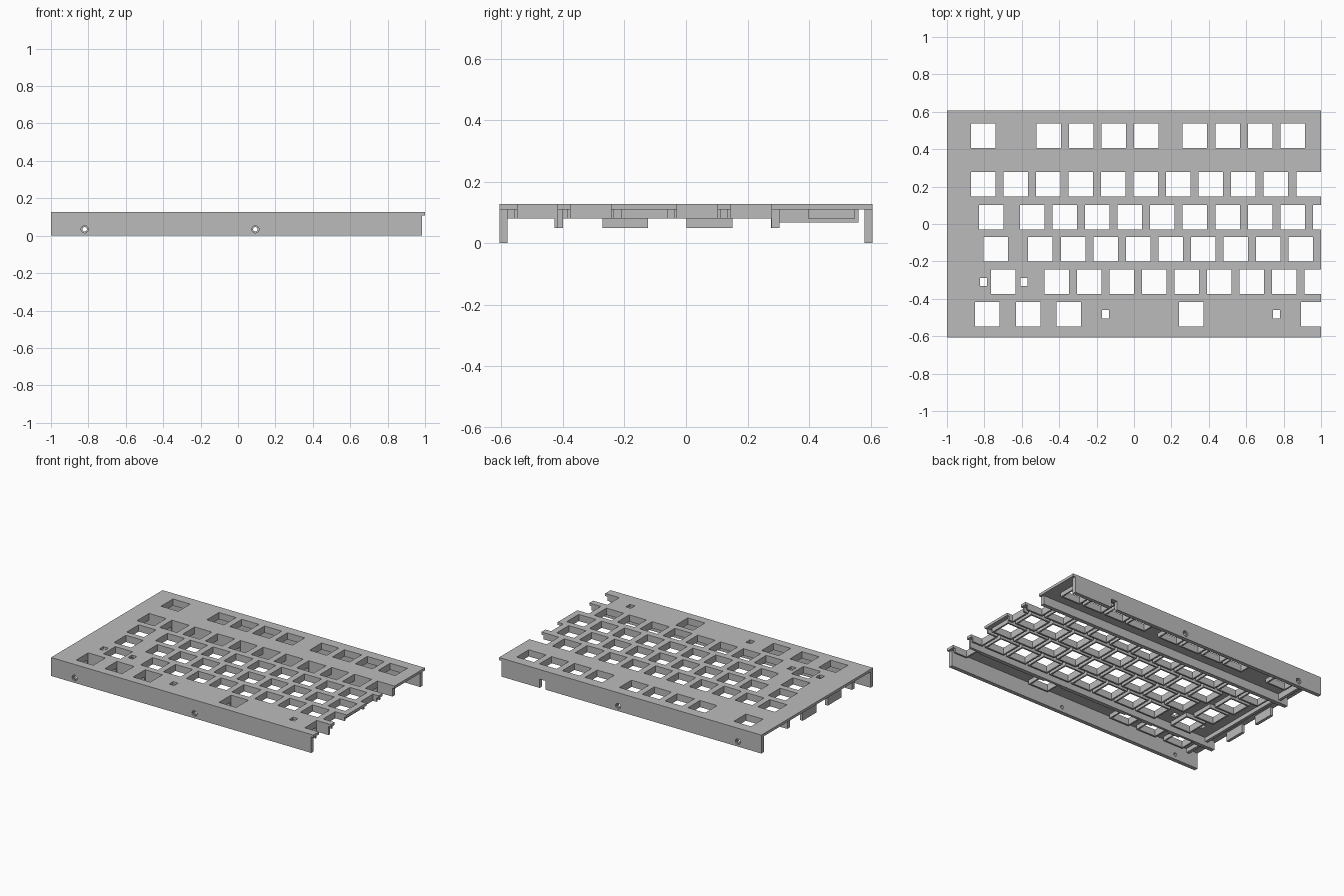
import bpy, bmesh
from mathutils import Matrix, Vector

cube = bpy.data.objects.get("Cube")
if cube:
    bpy.data.objects.remove(cube, do_unlink=True)

grey = bpy.data.materials.new("plain grey")
grey.use_nodes = True
grey.diffuse_color = (0.5, 0.5, 0.5, 1)
grey.node_tree.nodes["Principled BSDF"].inputs["Base Color"].default_value = (0.5, 0.5, 0.5, 1)

TOP, UNDER, COLLAR, RIB = 0.127, 0.109, 0.081, 0.05   # heights of the layers
DEPTH, WALL, END = 0.607, 0.027, 0.983                # half depth, wall thickness, inner end
KEY, PITCH = 0.131, 0.174


def add_box(bm, x0, x1, y0, y1, z0, z1):
    size = Vector((x1 - x0, y1 - y0, z1 - z0))
    mid = Vector((x0 + x1, y0 + y1, z0 + z1)) / 2
    bmesh.ops.create_cube(bm, size=1, matrix=Matrix.Translation(mid) @ Matrix.Diagonal(size).to_4x4())


def finish(bm, name):
    bmesh.ops.recalc_face_normals(bm, faces=bm.faces)
    mesh = bpy.data.meshes.new(name)
    bm.to_mesh(mesh)
    bm.free()
    mesh.materials.append(grey)
    obj = bpy.data.objects.new(name, mesh)
    bpy.context.collection.objects.link(obj)
    return obj


def boxes(name, items):
    bm = bmesh.new()
    for item in items:
        add_box(bm, *item)
    return finish(bm, name)


def cut(obj, *cutters):
    for cutter in cutters:
        mod = obj.modifiers.new("cut", 'BOOLEAN')
        mod.operation = 'DIFFERENCE'
        mod.solver = 'EXACT'
        mod.object = cutter
    bpy.context.view_layer.update()
    graph = bpy.context.evaluated_depsgraph_get()
    mesh = bpy.data.meshes.new_from_object(obj.evaluated_get(graph))
    obj.modifiers.clear()
    obj.data = mesh


def run(start, count):
    return [start + PITCH * i for i in range(count)]


# Key positions, row by row from back to front
rows = [
    (0.473, [-0.807] + run(-0.457, 4) + run(0.326, 4)),
    (0.212, run(-0.807, 11)),
    (0.037, [-0.763] + run(-0.544, 10)),
    (-0.135, [-0.74] + run(-0.5, 9)),
    (-0.31, [-0.698] + run(-0.414, 9)),
    (-0.483, [-0.784, -0.565, -0.349, 0.305, 0.958]),
]
keys = [(x, y) for y, xs in rows for x in xs]
pins = [(-0.805, -0.31), (-0.588, -0.31), (-0.152, -0.483), (0.762, -0.483)]

# Hole cutters, with the last keys left open at the cut edge
h = KEY / 2
holes = []
for x, y in keys:
    right = x + h if x + h < 0.99 else 1.1
    holes.append((x - h, right, y - h, y + h, -0.05, 0.2))
holes += [(x - 0.019, x + 0.019, y - 0.022, y + 0.022, -0.05, 0.2) for x, y in pins]
key_cutter = boxes("key_cutter", holes)

# Wall cutters: cable notch, trimmed end, screw holes and their countersinks
notch = boxes("notch_cutter", [(0.645, 0.69, 0.5, 0.7, -0.1, 0.06)])
trim = boxes("trim_cutter", [(END, 1.1, -0.7, 0.7, -0.1, UNDER)])
turn = Matrix.Rotation(1.5707963, 4, 'X')
bores, sinks = bmesh.new(), bmesh.new()
for x in (-0.82, 0.093):
    for side in (-1, 1):
        for bm, r1, r2, length, y in ((bores, 0.012, 0.012, 0.1, 0.594),
                                      (sinks, 0.019, 0.019, 0.02, DEPTH)):
            bmesh.ops.create_cone(bm, cap_ends=True, segments=20, radius1=r1, radius2=r2, depth=length,
                                  matrix=Matrix.Translation((x, side * y, 0.034)) @ turn)
bore_cutter = finish(bores, "bore_cutter")
sink_cutter = finish(sinks, "sink_cutter")

# Housing: a channel profile drawn along x
inner = DEPTH - WALL
profile = [(-DEPTH, 0), (-inner, 0), (-inner, UNDER), (inner, UNDER),
           (inner, 0), (DEPTH, 0), (DEPTH, TOP), (-DEPTH, TOP)]
bm = bmesh.new()
face = bm.faces.new([bm.verts.new((-1, y, z)) for y, z in profile])
ext = bmesh.ops.extrude_face_region(bm, geom=[face])
bmesh.ops.translate(bm, vec=(2, 0, 0), verts=[v for v in ext["geom"] if isinstance(v, bmesh.types.BMVert)])
housing = finish(bm, "housing")
cut(housing, key_cutter, notch, trim, bore_cutter, sink_cutter)

# Collars below every key hole
c = h + 0.011
collars = boxes("key_collars", [(x - c, min(x + c, END), y - c, y + c, COLLAR, UNDER) for x, y in keys])
cut(collars, key_cutter)

# Long stiffening ribs and the low rib near the left-hand end
ribs = boxes("long_ribs", [(-0.985, END, -0.428, -0.4, RIB, UNDER),
                           (-0.985, END, 0.276, 0.304, RIB, UNDER)])
cut(ribs, key_cutter)
boxes("end_rib", [(-0.93, -0.91, -inner, -0.428, COLLAR, UNDER),
                  (-0.93, -0.91, -0.4, 0.276, COLLAR, UNDER),
                  (-0.93, -0.91, 0.304, 0.56, 0.067, UNDER)])

# Joining tabs hanging at the end
boxes("end_tabs", [(-0.995, -0.975, y, y + 0.149, RIB, UNDER) for y in (-0.272, 0.002)])

for cutter in (key_cutter, notch, trim, bore_cutter, sink_cutter):
    bpy.data.objects.remove(cutter, do_unlink=True)
